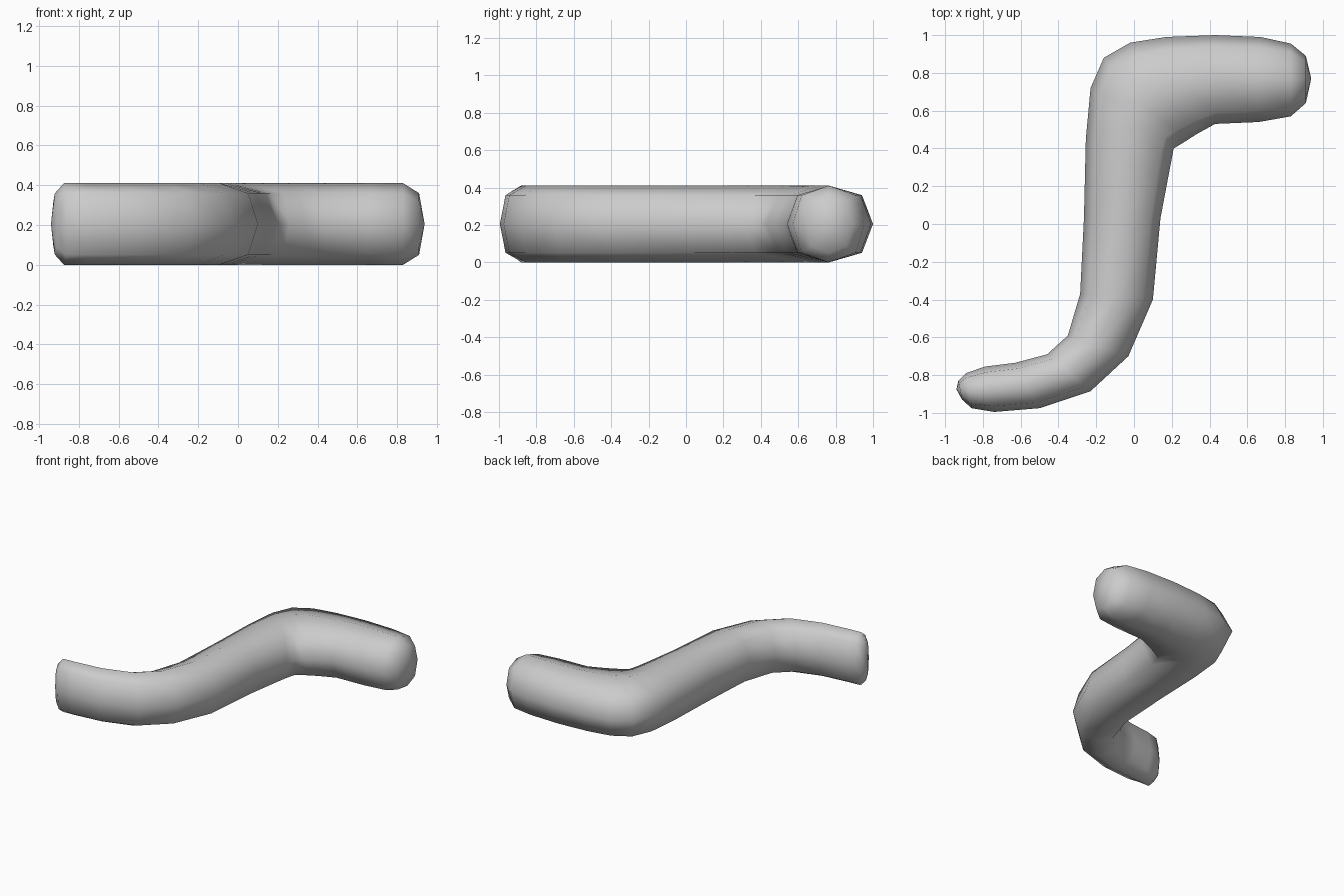
import bpy, bmesh, math
from mathutils import Vector

if "Cube" in bpy.data.objects:
    bpy.data.objects.remove(bpy.data.objects["Cube"])

HALF_H = 0.205

# Plan-view stations along the bent bar: (left x, left y, right x, right y)
STATIONS = [
    (-0.89, -0.79, -0.86, -0.975), (-0.79, -0.755, -0.74, -0.995),
    (-0.63, -0.735, -0.50, -0.975), (-0.46, -0.69, -0.23, -0.885),
    (-0.35, -0.59, -0.03, -0.70), (-0.285, -0.37, 0.10, -0.40),
    (-0.265, 0.03, 0.14, 0.03), (-0.255, 0.45, 0.175, 0.215),
    (-0.23, 0.72, 0.195, 0.32), (-0.16, 0.88, 0.21, 0.40),
    (-0.02, 0.96, 0.26, 0.43), (0.17, 0.99, 0.33, 0.475),
    (0.43, 1.0, 0.43, 0.53), (0.67, 0.99, 0.66, 0.54),
    (0.83, 0.955, 0.83, 0.57),
]
# Smaller rings that round off the two ends
START = (-0.93, -0.83, -0.91, -0.93)
END = (0.91, 0.89, 0.91, 0.64)

# Eight-sided section: (across, up), slightly fuller than a regular octagon
K = 0.75
SECTION = [(1, 0), (K, K), (0, 1), (-K, K), (-1, 0), (-K, -K), (0, -1), (K, -K)]


def ring(bm, station, half_h):
    ax, ay, bx, by = station
    a, b = Vector((ax, ay, HALF_H)), Vector((bx, by, HALF_H))
    mid, half = (a + b) / 2, (a - b) / 2
    return [bm.verts.new(mid + half * u + Vector((0, 0, half_h * v)))
            for u, v in SECTION]


def cap(bm, loop, tip):
    t = bm.verts.new(tip)
    for i in range(8):
        bm.faces.new((loop[i], loop[(i + 1) % 8], t))


bm = bmesh.new()
rings = [ring(bm, START, 0.155)]
rings += [ring(bm, s, HALF_H) for s in STATIONS]
rings.append(ring(bm, END, 0.155))
for r, s in zip(rings, rings[1:]):
    for i in range(8):
        j = (i + 1) % 8
        bm.faces.new((r[i], r[j], s[j], s[i]))
cap(bm, rings[0], (-0.94, -0.875, HALF_H))
cap(bm, rings[-1], (0.938, 0.77, HALF_H))
bmesh.ops.recalc_face_normals(bm, faces=bm.faces)
for f in bm.faces:
    f.smooth = True

# Bent bar
mesh = bpy.data.meshes.new("bent_bar")
bm.to_mesh(mesh)
bm.free()
bar = bpy.data.objects.new("bent_bar", mesh)
bpy.context.collection.objects.link(bar)
